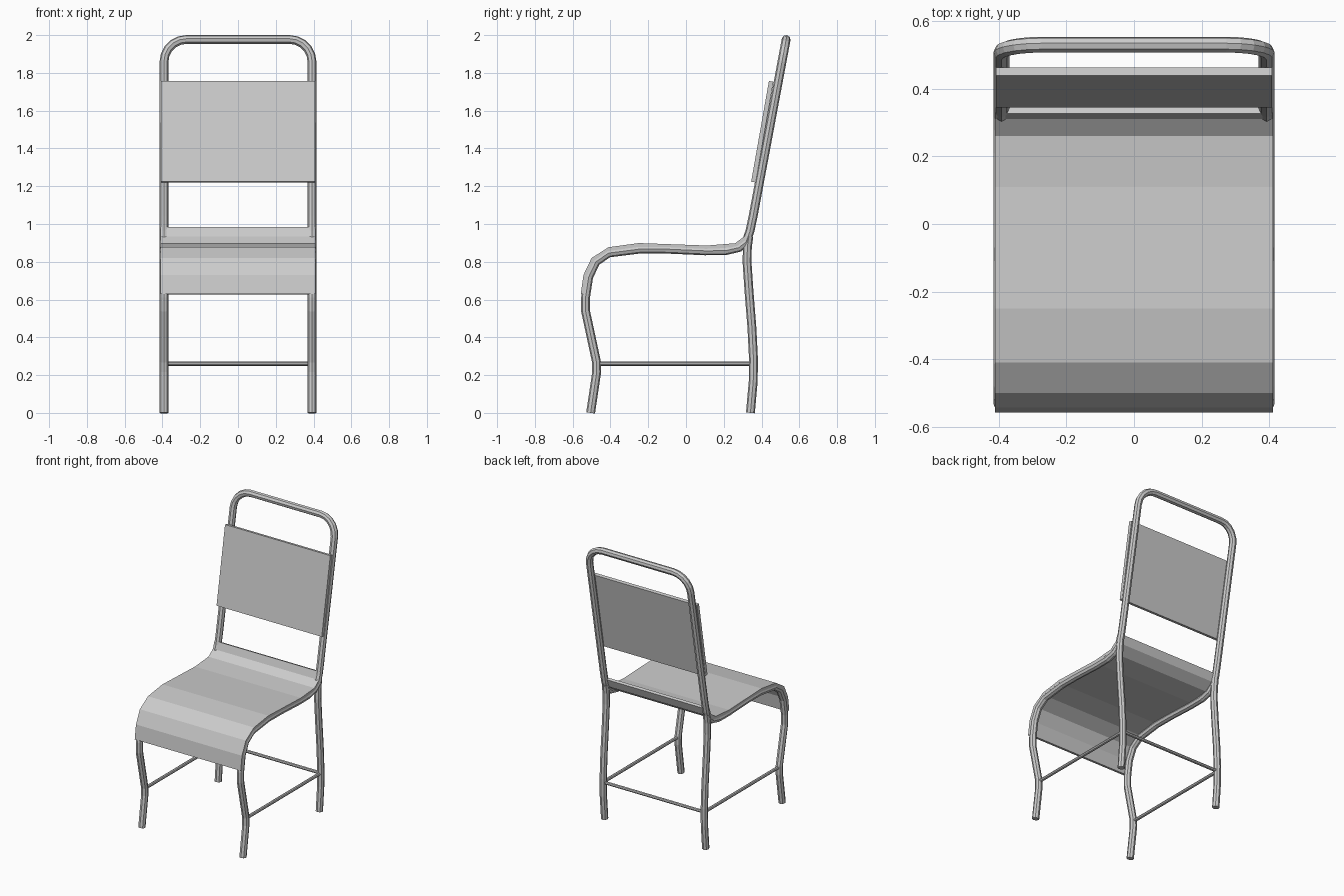
import bpy, bmesh, math
from mathutils import Vector

if "Cube" in bpy.data.objects:
    bpy.data.objects.remove(bpy.data.objects["Cube"])

X = 0.392   # side rail offset
R = 0.0235  # tube radius


def tube(name, pts, radius):
    cu = bpy.data.curves.new(name, 'CURVE')
    cu.dimensions = '3D'
    cu.bevel_depth = radius
    cu.bevel_resolution = 2
    cu.use_fill_caps = True
    sp = cu.splines.new('POLY')
    sp.use_smooth = False
    sp.points.add(len(pts) - 1)
    for p, co in zip(sp.points, pts):
        p.co = (*co, 1)
    ob = bpy.data.objects.new(name, cu)
    bpy.context.collection.objects.link(ob)
    # turn the swept curve into a mesh
    bpy.ops.object.select_all(action='DESELECT')
    bpy.context.view_layer.objects.active = ob
    ob.select_set(True)
    bpy.ops.object.convert(target='MESH')
    return ob


def sheet(name, top, half, thick):
    # thickens a (y, z) profile along its lower side, then extrudes it across x
    low = []
    for i, p in enumerate(top):
        a, b = Vector(top[max(i - 1, 0)]), Vector(top[min(i + 1, len(top) - 1)])
        t = (b - a).normalized()
        low.append((p[0] + t.y * thick, p[1] - t.x * thick))
    n = len(top)
    bm = bmesh.new()
    rows = [[bm.verts.new((x, y, z)) for y, z in list(top) + low] for x in (-half, half)]
    l, r = rows
    for i in range(n - 1):
        bm.faces.new((l[i], r[i], r[i + 1], l[i + 1]))
        bm.faces.new((l[n + i], l[n + i + 1], r[n + i + 1], r[n + i]))
        for s in rows:
            bm.faces.new((s[i], s[i + 1], s[n + i + 1], s[n + i]))
    for i in (0, n - 1):
        bm.faces.new((l[i], l[n + i], r[n + i], r[i]))
    bmesh.ops.recalc_face_normals(bm, faces=bm.faces)
    me = bpy.data.meshes.new(name)
    bm.to_mesh(me)
    bm.free()
    ob = bpy.data.objects.new(name, me)
    bpy.context.collection.objects.link(ob)


# Main frame: front leg, seat rail and back upright, looped over the top
side = [(-0.505, 0), (-0.473, 0.215), (-0.474, 0.27), (-0.532, 0.54), (-0.532, 0.61),
        (-0.515, 0.72), (-0.477, 0.80), (-0.41, 0.846), (-0.24, 0.868), (-0.10, 0.867),
        (0.10, 0.858), (0.21, 0.859), (0.28, 0.875), (0.318, 0.905), (0.338, 0.96),
        (0.355, 1.04)]


def back_y(z):
    return 0.355 + (z - 1.04) * 0.187


half = [(X, y, z) for y, z in side]
cr = 0.12
for i in range(6):
    a = math.radians(18 * i)
    z = 1.977 - cr + cr * math.sin(a)
    half.append((X - cr + cr * math.cos(a), back_y(z), z))
tube("main_frame", half + [(-x, y, z) for x, y, z in reversed(half)], R)

# Back legs
leg = [(0.341, 0), (0.356, 0.17), (0.357, 0.29), (0.349, 0.45), (0.333, 0.65),
       (0.323, 0.80), (0.325, 0.88), (0.333, 0.935)]
for s, n in ((-1, "left"), (1, "right")):
    tube("back_leg_" + n, [(s * X, y, z) for y, z in leg], R)
    # Side stretchers
    tube("side_stretcher_" + n, [(s * X, -0.474, 0.26), (s * X, 0.357, 0.26)], 0.011)

# Rear stretcher
tube("rear_stretcher", [(-X, 0.357, 0.26), (X, 0.357, 0.26)], 0.011)

# Bent seat sheet
sheet("seat", [(-0.557, 0.63), (-0.543, 0.73), (-0.50, 0.82), (-0.41, 0.877),
               (-0.25, 0.899), (0.11, 0.886), (0.26, 0.898), (0.31, 0.935),
               (0.327, 0.985)], 0.411, 0.02)

# Backrest panel
sheet("backrest", [(0.345, 1.224), (0.439, 1.757)], 0.408, 0.024)
